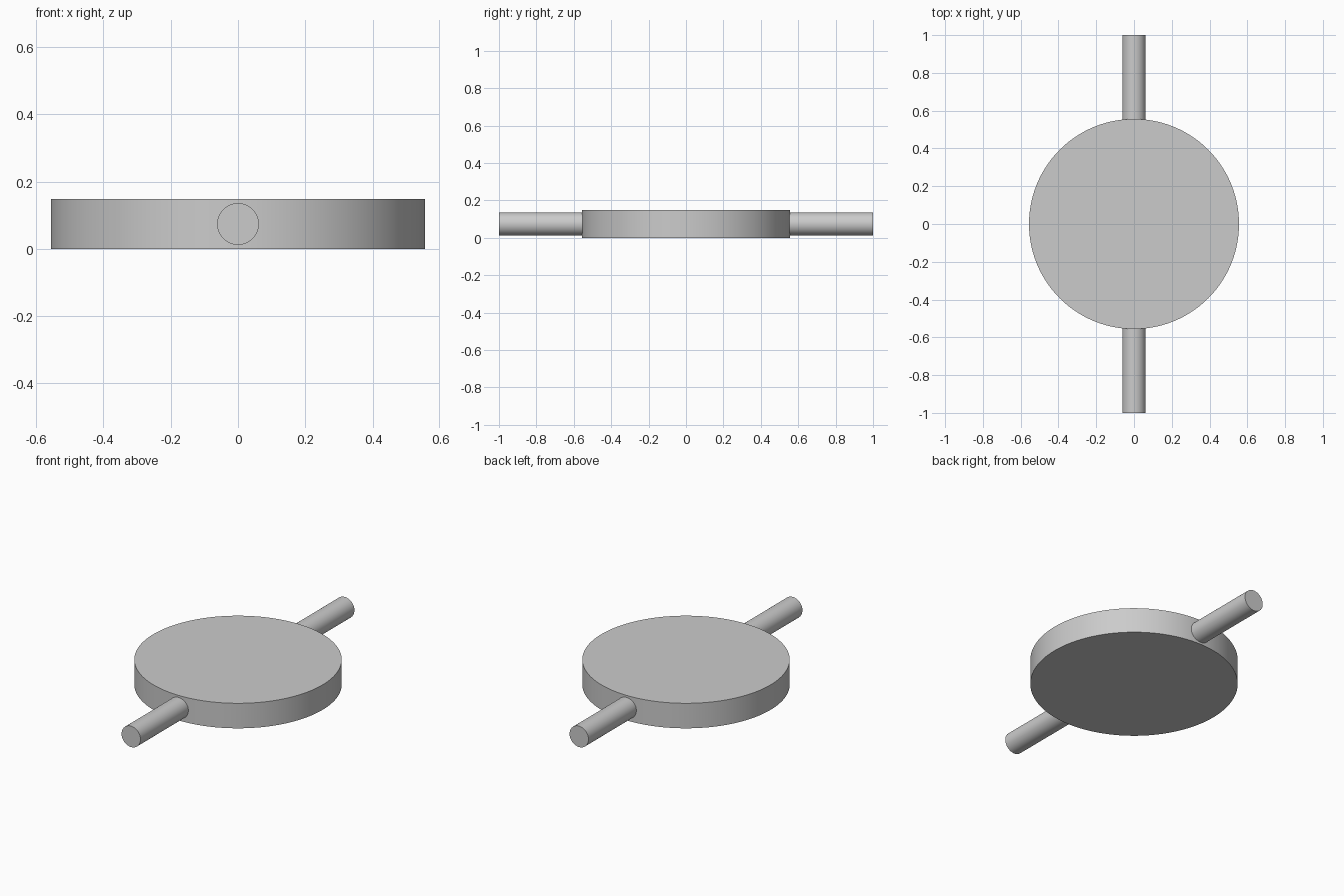
import bpy
import math

cube = bpy.data.objects.get("Cube")
if cube:
    bpy.data.objects.remove(cube, do_unlink=True)

DISC_RADIUS = 0.556
DISC_HEIGHT = 0.148
ROD_RADIUS = 0.062
ROD_START = 0.54   # slightly sunk into the rim
ROD_END = 1.0

grey = bpy.data.materials.new("light grey")
grey.use_nodes = True
grey.diffuse_color = (0.6, 0.6, 0.6, 1)
grey.node_tree.nodes["Principled BSDF"].inputs["Base Color"].default_value = grey.diffuse_color


def cylinder(name, radius, depth, location, sides, rotation=(0, 0, 0)):
    bpy.ops.mesh.primitive_cylinder_add(
        vertices=sides, radius=radius, depth=depth,
        location=location, rotation=rotation)
    part = bpy.context.object
    part.name = name
    part.data.materials.append(grey)
    bpy.ops.object.shade_smooth_by_angle(angle=math.radians(30))
    return part


# Round central plate
cylinder("disc", DISC_RADIUS, DISC_HEIGHT, (0, 0, DISC_HEIGHT / 2), 128)

# Opposite rods along the front-back axis
for name, side in (("front_rod", -1), ("back_rod", 1)):
    cylinder(name, ROD_RADIUS, ROD_END - ROD_START,
             (0, side * (ROD_START + ROD_END) / 2, DISC_HEIGHT / 2),
             64, (math.pi / 2, 0, 0))
